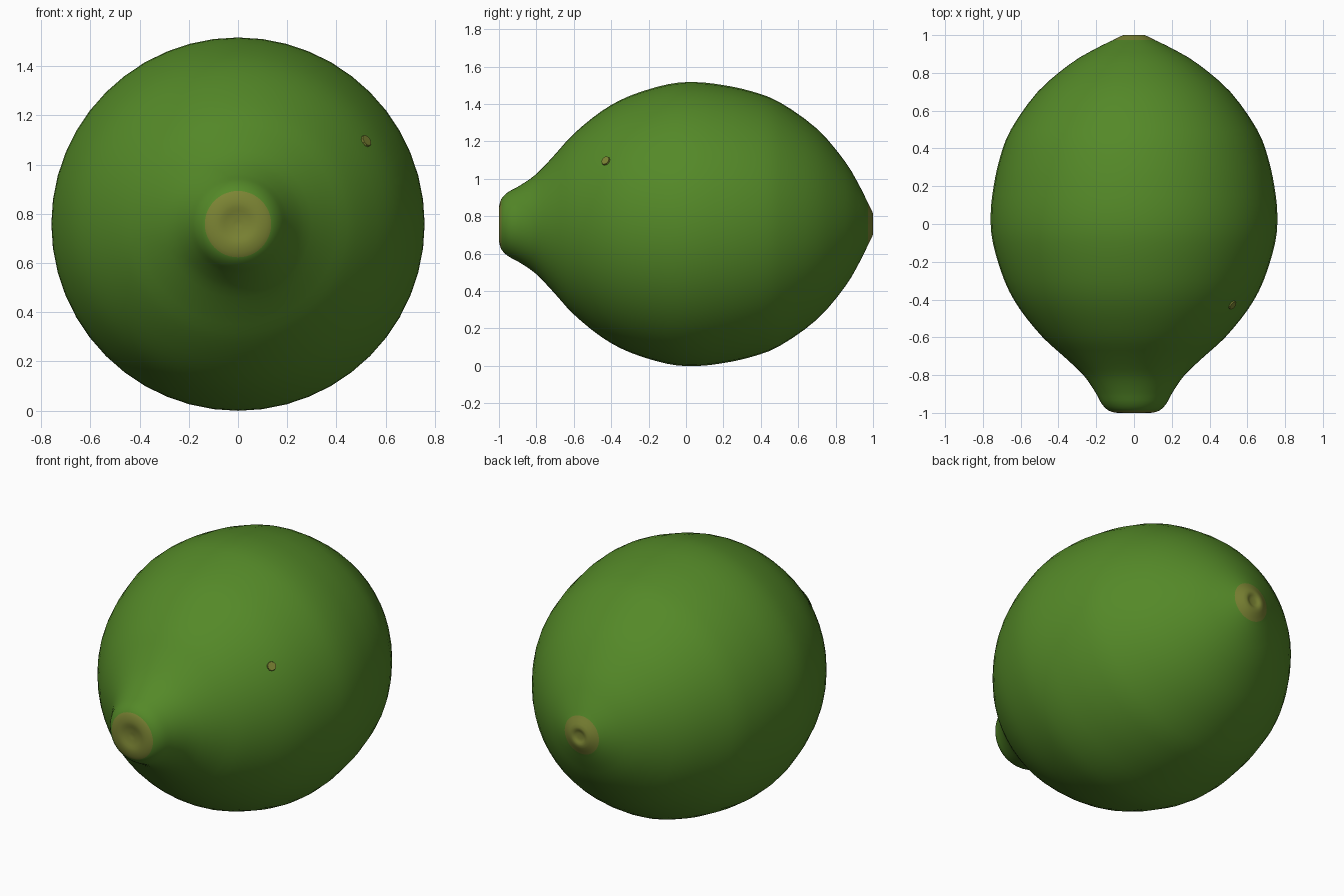
import bpy, bmesh, math
from mathutils import Vector

if "Cube" in bpy.data.objects:
    bpy.data.objects.remove(bpy.data.objects["Cube"])

CZ = 0.758      # height of the long axis
SEG = 48        # sides around the axis


def material(name, rgb):
    m = bpy.data.materials.new(name)
    m.diffuse_color = (*rgb, 1)
    m.use_nodes = True
    m.node_tree.nodes["Principled BSDF"].inputs["Base Color"].default_value = m.diffuse_color
    return m


green = material("green_skin", (0.089, 0.25, 0.021))
olive = material("olive_scar", (0.200, 0.232, 0.034))

# Half outline of the fruit: (y along the axis, radius)
profile = [(-0.987, 0.0), (-0.992, 0.04), (-1.0, 0.085), (-0.987, 0.135),
           (-0.95, 0.172), (-0.89, 0.205), (-0.8, 0.268), (-0.7, 0.373),
           (-0.6, 0.483), (-0.45, 0.605), (-0.3, 0.686), (-0.1, 0.747),
           (0.05, 0.759), (0.2, 0.743), (0.35, 0.71), (0.5, 0.652),
           (0.7, 0.51), (0.85, 0.335), (0.93, 0.2), (0.973, 0.112),
           (1.0, 0.055), (0.992, 0.025), (0.99, 0.0)]
SUB = 3
FRONT_SCAR = 3 * SUB                       # rings inside the front scar
BACK_SCAR = (len(profile) - 4) * SUB       # rings from here are the back scar


def smooth(points):
    """Catmull-Rom curve through the outline."""
    p = [Vector(q) for q in points]
    p = [2 * p[0] - p[1]] + p + [2 * p[-1] - p[-2]]
    out = []
    for i in range(1, len(p) - 2):
        a, b, c, d = p[i - 1:i + 3]
        for k in range(SUB):
            t = k / SUB
            out.append(0.5 * (2 * b + (c - a) * t + (2 * a - 5 * b + 4 * c - d) * t * t
                              + (3 * b - a - 3 * c + d) * t ** 3))
    return out + [p[-2]]


def finish(bm, name, mats):
    bmesh.ops.recalc_face_normals(bm, faces=bm.faces)
    for f in bm.faces:
        f.smooth = True
    me = bpy.data.meshes.new(name)
    bm.to_mesh(me)
    bm.free()
    for m in mats:
        me.materials.append(m)
    ob = bpy.data.objects.new(name, me)
    bpy.context.collection.objects.link(ob)
    return ob


# Fruit body, with olive scars at the stem end and at the tip
bm = bmesh.new()
curve = smooth(profile)
rings = []
for i, (y, r) in enumerate(curve):
    if i in (0, len(curve) - 1):
        rings.append([bm.verts.new((0, y, CZ))] * SEG)
    else:
        rings.append([bm.verts.new((r * math.cos(a), y, CZ + r * math.sin(a)))
                      for a in (2 * math.pi * k / SEG for k in range(SEG))])
for i in range(len(rings) - 1):
    for k in range(SEG):
        n = (k + 1) % SEG
        quad = [rings[i][k], rings[i][n], rings[i + 1][n], rings[i + 1][k]]
        f = bm.faces.new(list(dict.fromkeys(quad)))
        f.material_index = int(i < FRONT_SCAR or i >= BACK_SCAR)
finish(bm, "fruit_body", [green, olive])

# Small blemish: thin disc lying on the skin
bm = bmesh.new()
normal = Vector((0.70, -0.55, 0.46)).normalized()
rot = normal.to_track_quat('Z', 'Y').to_matrix().to_4x4()
bmesh.ops.create_cone(bm, cap_ends=True, segments=10, radius1=0.026, radius2=0.024,
                      depth=0.008, matrix=rot)
bmesh.ops.translate(bm, verts=bm.verts, vec=Vector((0.522, -0.43, 1.097)))
spot = finish(bm, "skin_blemish", [olive])
for p in spot.data.polygons:
    p.use_smooth = False
